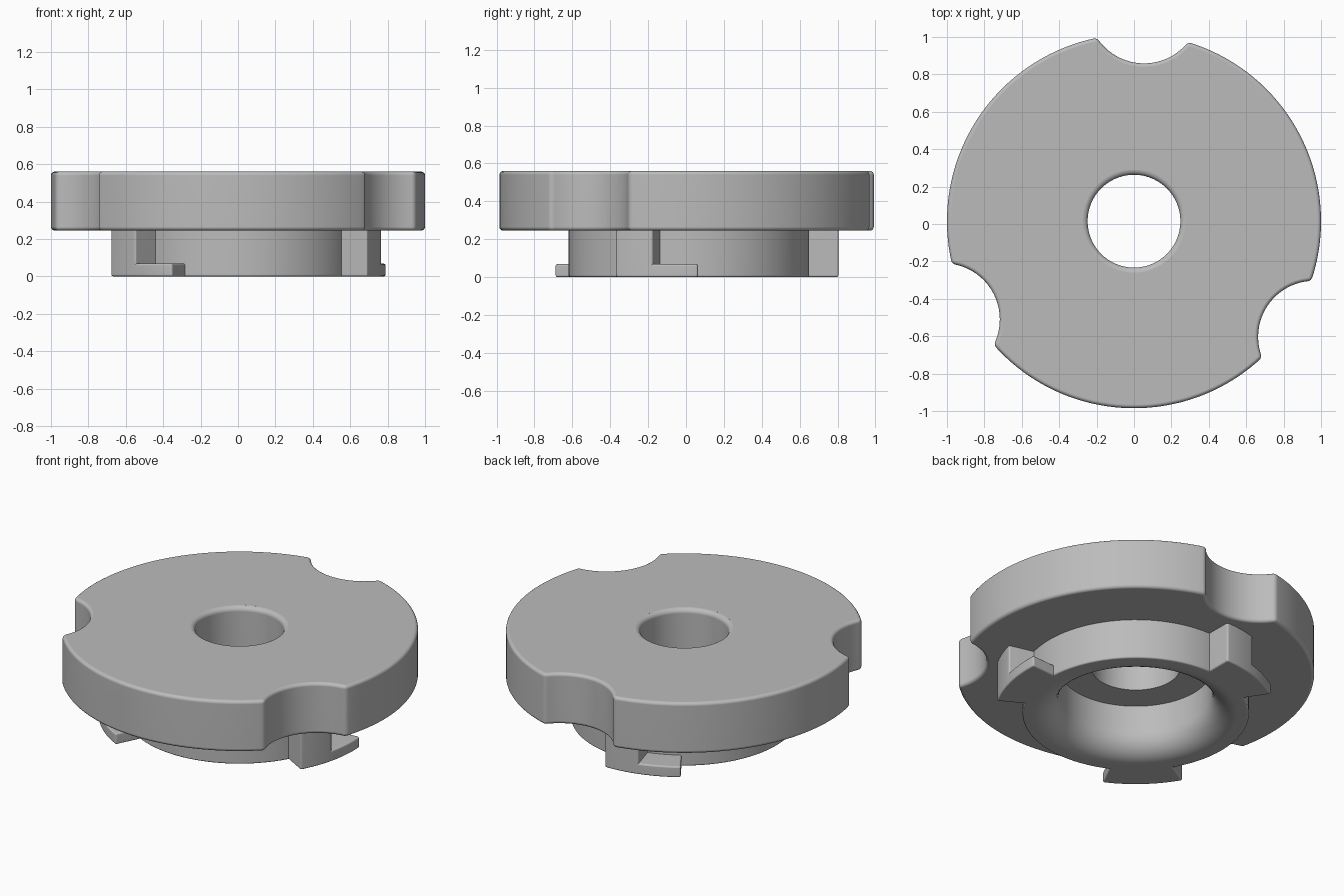
import bpy, bmesh
from math import pi, sin, cos, acos, radians

old = bpy.data.objects.get("Cube")
if old:
    bpy.data.objects.remove(old)

CY = 0.015            # y of the common axis
Z_LOW, Z_TOP = 0.245, 0.56
BORE, LIP = 0.43, 0.14
HOLE, FLOOR = 0.248, 0.30
HUB, LUG = 0.635, 0.79

grey = bpy.data.materials.new("light grey")
grey.use_nodes = True
color = (0.5, 0.5, 0.5, 1)
grey.diffuse_color = color
grey.node_tree.nodes["Principled BSDF"].inputs["Base Color"].default_value = color


def arc(cx, cy, r, a0, a1, n):
    """Points on an arc, both ends included; angles in radians."""
    return [(cx + r * cos(a0 + (a1 - a0) * i / n),
             cy + r * sin(a0 + (a1 - a0) * i / n)) for i in range(n + 1)]


def make_object(name, bm):
    bmesh.ops.recalc_face_normals(bm, faces=bm.faces)
    mesh = bpy.data.meshes.new(name)
    bm.to_mesh(mesh)
    bm.free()
    mesh.materials.append(grey)
    obj = bpy.data.objects.new(name, mesh)
    obj.location.y = CY
    bpy.context.collection.objects.link(obj)
    return obj


def prism(name, outline, z0, z1):
    bm = bmesh.new()
    face = bm.faces.new([bm.verts.new((x, y, z0)) for x, y in outline])
    new = bmesh.ops.extrude_face_region(bm, geom=[face])["geom"]
    top = [v for v in new if isinstance(v, bmesh.types.BMVert)]
    bmesh.ops.translate(bm, verts=top, vec=(0, 0, z1 - z0))
    return make_object(name, bm)


def lathe(name, profile, steps=96):
    """Revolve a closed (radius, z) profile about the axis."""
    bm = bmesh.new()
    verts = [bm.verts.new((r, 0, z)) for r, z in profile]
    edges = [bm.edges.new((verts[i - 1], verts[i])) for i in range(len(verts))]
    bmesh.ops.spin(bm, geom=verts + edges, cent=(0, 0, 0), axis=(0, 0, 1),
                   angle=2 * pi, steps=steps, use_merge=True)
    bmesh.ops.remove_doubles(bm, verts=bm.verts, dist=1e-5)
    # Remove what collapsed on the axis
    bmesh.ops.delete(bm, geom=[e for e in bm.edges if not e.link_faces],
                     context='EDGES')
    return make_object(name, bm)


def activate(obj):
    bpy.ops.object.select_all(action='DESELECT')
    obj.select_set(True)
    bpy.context.view_layer.objects.active = obj


def round_edges(obj, width, segments):
    activate(obj)
    mod = obj.modifiers.new("rounded edges", 'BEVEL')
    mod.width, mod.segments = width, segments
    mod.limit_method, mod.angle_limit = 'ANGLE', radians(40)
    bpy.ops.object.modifier_apply(modifier=mod.name)


def finish(obj):
    activate(obj)
    bpy.ops.object.shade_smooth_by_angle(angle=radians(32))
    mod = obj.modifiers.new("weighted normals", 'WEIGHTED_NORMAL')
    mod.keep_sharp = True


# Disc with three round notches in its rim
D, R = 1.145, 0.30
half = acos((1 + D * D - R * R) / (2 * D))
inner = acos((D - cos(half)) / R)
outline = []
for k in range(3):
    mid = radians(87.3 + 120 * k)
    outline += arc(D * cos(mid), D * sin(mid), R,
                   mid + pi + inner, mid + pi - inner, 20)
    outline += arc(0, 0, 1, mid + half, mid + 2 * pi / 3 - half, 36)[1:-1]
disc = prism("disc", outline, Z_LOW, Z_TOP)
round_edges(disc, 0.02, 4)

# Stepped centre hole with a rounded upper rim
F = 0.028
rim = arc(HOLE + F, Z_TOP - F, F, pi, pi / 2 + 0.05, 5)
cutter = lathe("hole_cutter", [(0, 0.1), (BORE, 0.1), (BORE, FLOOR), (HOLE, FLOOR)]
               + rim + [(rim[-1][0], 0.7), (0, 0.7)])
cutter.hide_render = True
activate(disc)
cut = disc.modifiers.new("centre hole", 'BOOLEAN')
cut.operation, cut.solver, cut.object = 'DIFFERENCE', 'EXACT', cutter
bpy.ops.object.modifier_apply(modifier=cut.name)
bpy.data.objects.remove(cutter)
finish(disc)

# Hub ring with a wide rounded mouth
mouth = arc(BORE + LIP, LIP, LIP, -pi / 2, -pi, 10)
corner = arc(HUB - 0.01, 0.01, 0.01, 0, -pi / 2, 3)
finish(lathe("hub", [(HUB, Z_LOW)] + corner + mouth + [(BORE, Z_LOW)]))


# Three L-shaped locking lugs: a full-height post and a low ledge
def sector(a0, a1):
    a0, a1 = radians(a0), radians(a1)
    return arc(0, 0, LUG, a0, a1, 8) + arc(0, 0, HUB - 0.03, a1, a0, 8)


for k in range(3):
    turn = 120 * k
    side = ("back", "right", "left")[k]
    post = prism(side + "_lug_post", sector(90.6 + turn, 106 + turn), 0, Z_LOW + 0.02)
    ledge = prism(side + "_lug_ledge", sector(104 + turn, 123.5 + turn), 0, 0.068)
    for part in (post, ledge):
        round_edges(part, 0.01, 3)
        finish(part)
